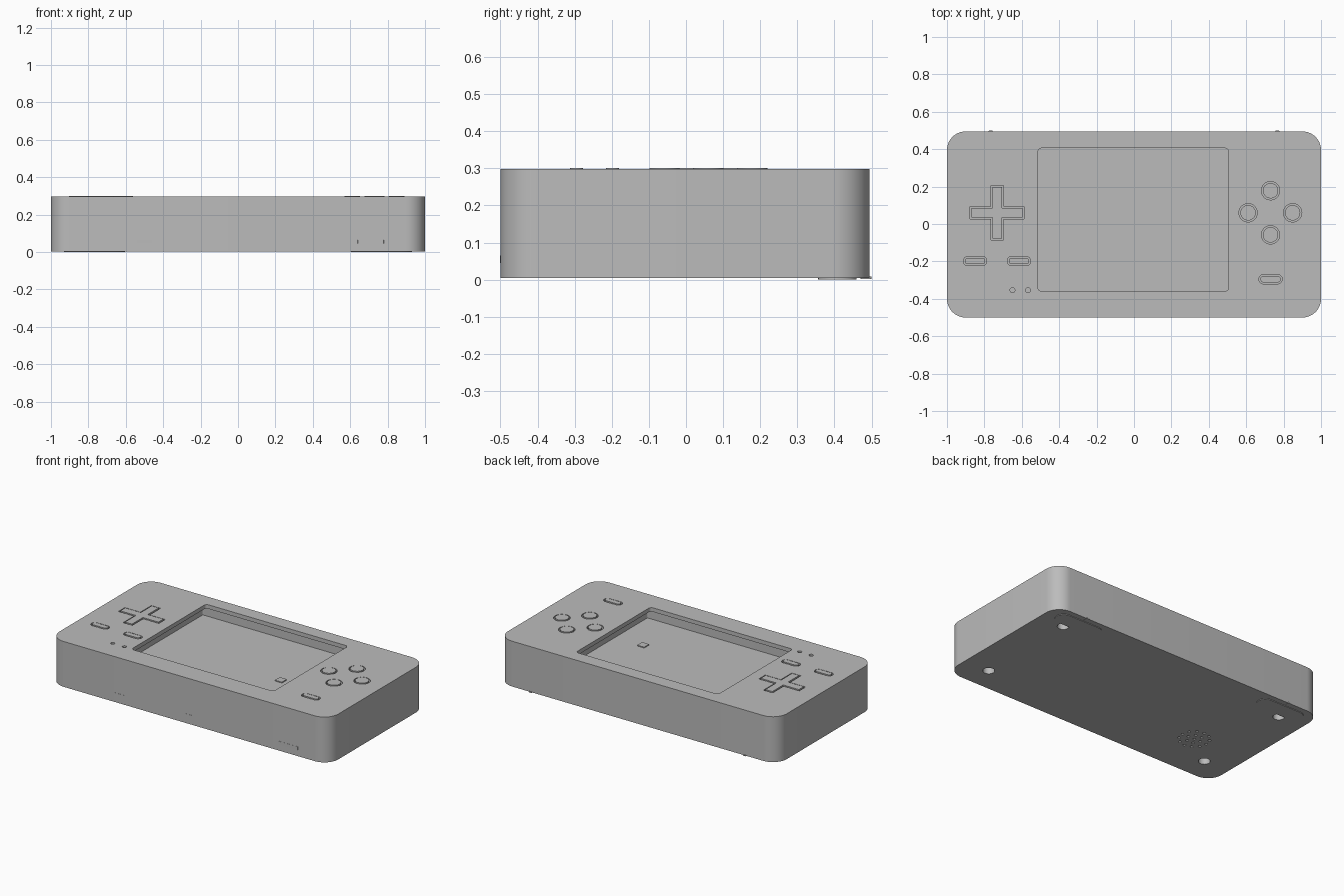
import bpy, bmesh, math

if "Cube" in bpy.data.objects:
    bpy.data.objects.remove(bpy.data.objects["Cube"])

grey = bpy.data.materials.new("plain grey")
grey.diffuse_color = (0.5, 0.5, 0.5, 1)
grey.use_nodes = True
grey.node_tree.nodes["Principled BSDF"].inputs["Base Color"].default_value = grey.diffuse_color


def rounded(cx, cy, w, h, r, seg=8):
    """Counter-clockwise rounded rectangle outline."""
    pts = []
    for i, (sx, sy) in enumerate([(1, 1), (-1, 1), (-1, -1), (1, -1)]):
        for k in range(seg + 1):
            a = math.pi / 2 * (i + k / seg)
            pts.append((cx + sx * (w / 2 - r) + r * math.cos(a),
                        cy + sy * (h / 2 - r) + r * math.sin(a)))
    return pts


def circle(cx, cy, r, n=32):
    return [(cx + r * math.cos(math.tau * i / n), cy + r * math.sin(math.tau * i / n))
            for i in range(n)]


def cross(cx, cy, reach, half):
    a, b = reach, half
    pts = [(a, -b), (a, b), (b, b), (b, a), (-b, a), (-b, b),
           (-a, b), (-a, -b), (-b, -b), (-b, -a), (b, -a), (b, -b)]
    return [(cx + x, cy + y) for x, y in pts]


def prisms(name, parts):
    """One object made from (outline, z0, z1) extrusions."""
    bm = bmesh.new()
    for pts, z0, z1 in parts:
        lo = [bm.verts.new((x, y, z0)) for x, y in pts]
        hi = [bm.verts.new((x, y, z1)) for x, y in pts]
        bm.faces.new(lo[::-1])
        bm.faces.new(hi)
        for i in range(len(pts)):
            j = (i + 1) % len(pts)
            bm.faces.new((lo[i], lo[j], hi[j], hi[i]))
    bmesh.ops.remove_doubles(bm, verts=bm.verts, dist=1e-5)
    me = bpy.data.meshes.new(name)
    bm.to_mesh(me)
    bm.free()
    me.materials.append(grey)
    ob = bpy.data.objects.new(name, me)
    bpy.context.collection.objects.link(ob)
    return ob


def activate(ob):
    bpy.ops.object.select_all(action='DESELECT')
    ob.select_set(True)
    bpy.context.view_layer.objects.active = ob


def cut(target, parts):
    cutter = prisms("cutter", parts)
    cutter.hide_render = True
    mod = target.modifiers.new("cut", 'BOOLEAN')
    mod.operation, mod.solver, mod.object = 'DIFFERENCE', 'EXACT', cutter
    activate(target)
    bpy.ops.object.modifier_apply(modifier="cut")
    bpy.data.objects.remove(cutter)


BOTTOM, TOP, PROUD = 0.004, 0.298, 0.301

# Case with rounded vertical corners
case = prisms("case", [(rounded(0, -0.0025, 2, 0.995, 0.1, 12), BOTTOM, TOP)])

# Control layout: name -> outline builder taking a clearance
controls = {"direction_pad": lambda g: cross(-0.732, 0.06, 0.137 + g, 0.025 + g)}
for n, (x, y) in {"top": (0.73, 0.178), "left": (0.61, 0.06),
                  "right": (0.848, 0.06), "bottom": (0.73, -0.058)}.items():
    controls[n + "_button"] = lambda g, x=x, y=y: circle(x, y, 0.041 + g)
for n, (x, y) in {"outer_pill": (-0.85, -0.198), "inner_pill": (-0.615, -0.198),
                  "right_pill": (0.73, -0.295)}.items():
    controls[n + "_button"] = lambda g, x=x, y=y: rounded(x, y, 0.108 + 2 * g, 0.034 + 2 * g, 0.016 + g)

# Wells for the controls, indicator holes, screen window
top_cuts = [(f(0.008), 0.25, 0.35) for f in controls.values()]
top_cuts += [(circle(x, -0.354, 0.013, 16), 0.27, 0.35) for x in (-0.65, -0.567)]
top_cuts.append((rounded(-0.004, 0.023, 1.02, 0.765, 0.02), 0.25, 0.35))
cut(case, top_cuts)

# Wider hollow under the window lip
cut(case, [(rounded(-0.004, 0.023, 1.1, 0.815, 0.01), 0.208, 0.272)])

# Screw holes and speaker grille underneath
under = [(circle(sx * 0.82, y, 0.035, 24), -0.1, 0.06)
         for sx in (-1, 1) for y in (-0.34, 0.335)]
for ring, count in ((0, 1), (0.045, 6), (0.09, 12)):
    for i in range(count):
        a = math.tau * i / count
        under.append((circle(-0.61 + ring * math.cos(a), -0.18 + ring * math.sin(a), 0.009, 10),
                      -0.1, 0.03))
cut(case, under)
activate(case)
bpy.ops.object.shade_smooth_by_angle(angle=math.radians(30))

# Buttons sitting in their wells
for name, f in controls.items():
    activate(prisms(name, [(f(0), 0.24, PROUD)]))
    bpy.ops.object.shade_smooth_by_angle(angle=math.radians(30))

# Small chip on the screen floor
prisms("screen_chip", [(rounded(0.346, -0.055, 0.05, 0.05, 0.002, 1), 0.207, 0.214)])

# Rear feet and the small shoulder nubs behind them
for side, sx in (("left", -1), ("right", 1)):
    activate(prisms(side + "_foot", [(rounded(sx * 0.767, 0.408, 0.325, 0.104, 0.051), 0, 0.006)]))
    bpy.ops.object.shade_smooth_by_angle(angle=math.radians(30))
    prisms(side + "_nub", [(rounded(sx * 0.767, 0.485, 0.02, 0.03, 0.002, 1), 0.002, 0.008)])

# Thin port plates along the front
for name, x, w in (("left_port", -0.5, 0.08), ("middle_port", 0, 0.05), ("right_port", 0.71, 0.14)):
    prisms(name, [(rounded(x, -0.499, w, 0.004, 0.001, 1), 0.045, 0.065)])
